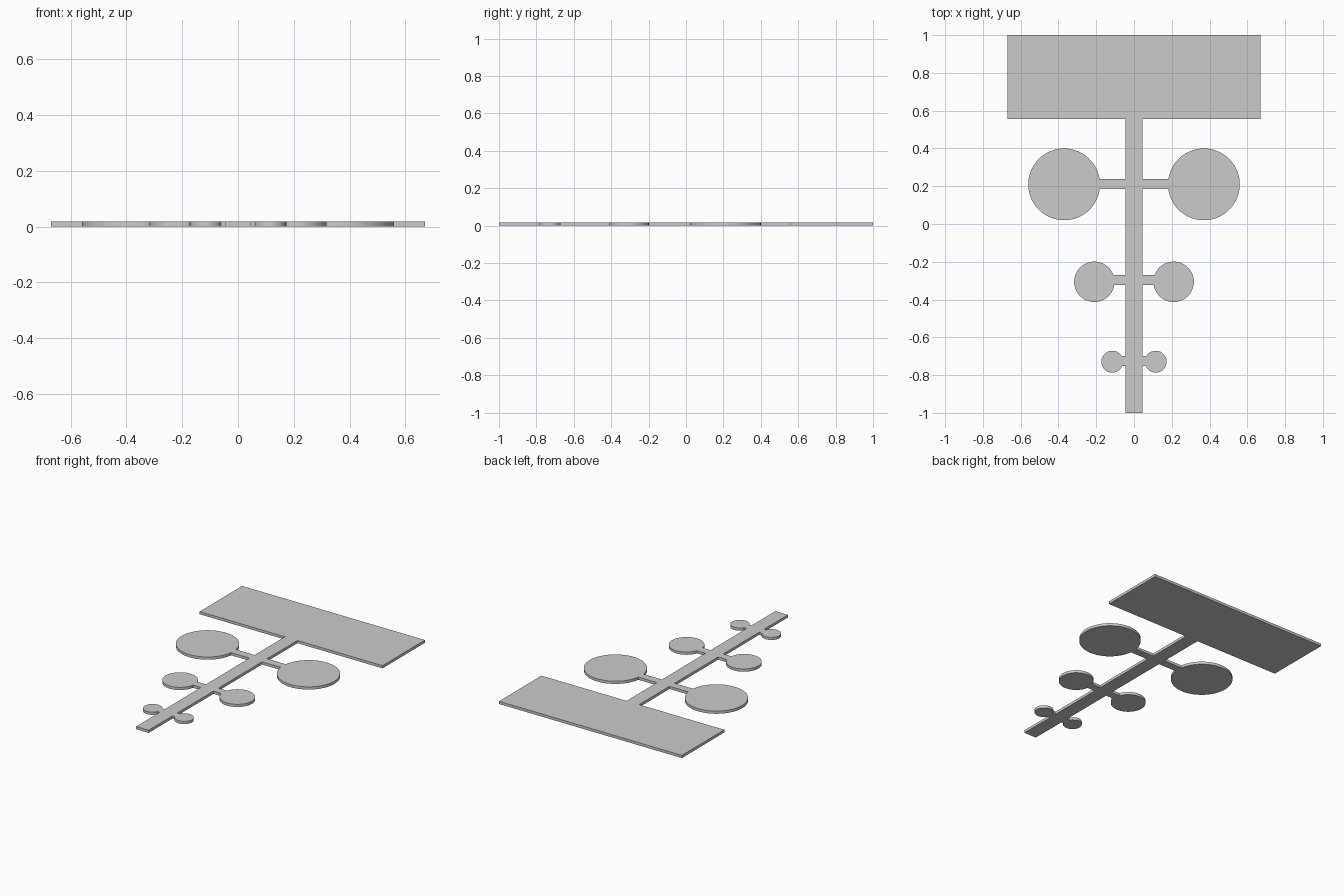
import bpy, bmesh
from math import asin, sin, cos, pi

if "Cube" in bpy.data.objects:
    bpy.data.objects.remove(bpy.data.objects["Cube"])

THICK = 0.018
STEM = 0.046   # half width of the stem

# disc pairs: disc centre x, centre y, radius, arm bottom y, arm top y
PAIRS = [
    (0.115, -0.729, 0.058, -0.752, -0.700),
    (0.210, -0.306, 0.107, -0.323, -0.270),
    (0.370, 0.210, 0.190, 0.186, 0.239),
]


def disc_arc(cx, cy, r, y0, y1, steps=64):
    """Disc edge running from the arm's lower side round to its upper side."""
    a0 = -pi - asin((y0 - cy) / r)
    a1 = pi - asin((y1 - cy) / r)
    return [(cx + r * cos(a0 + (a1 - a0) * i / steps),
             cy + r * sin(a0 + (a1 - a0) * i / steps)) for i in range(steps + 1)]


# right half of the outline, from the stem's tip to the head plate
half = [(STEM, -1.0)]
for cx, cy, r, y0, y1 in PAIRS:
    half += [(STEM, y0)] + disc_arc(cx, cy, r, y0, y1) + [(STEM, y1)]
half += [(STEM, 0.556), (0.67, 0.556), (0.67, 1.0)]

# mirror the outline and extrude it into one flat plate
outline = half + [(-x, y) for x, y in reversed(half)]
bm = bmesh.new()
face = bm.faces.new([bm.verts.new((x, y, 0)) for x, y in outline])
ext = bmesh.ops.extrude_face_region(bm, geom=[face], use_keep_orig=True)
top = [v for v in ext["geom"] if isinstance(v, bmesh.types.BMVert)]
bmesh.ops.translate(bm, verts=top, vec=(0, 0, THICK))
bmesh.ops.recalc_face_normals(bm, faces=bm.faces[:])
bmesh.ops.triangulate(bm, faces=[f for f in bm.faces if len(f.verts) > 4])

mesh = bpy.data.meshes.new("branched_plate")
bm.to_mesh(mesh)
bm.free()
plate = bpy.data.objects.new("branched_plate", mesh)
bpy.context.collection.objects.link(plate)

# smooth disc rims, crisp plate edges
bpy.context.view_layer.objects.active = plate
plate.select_set(True)
bpy.ops.object.shade_smooth_by_angle(angle=pi / 6)
